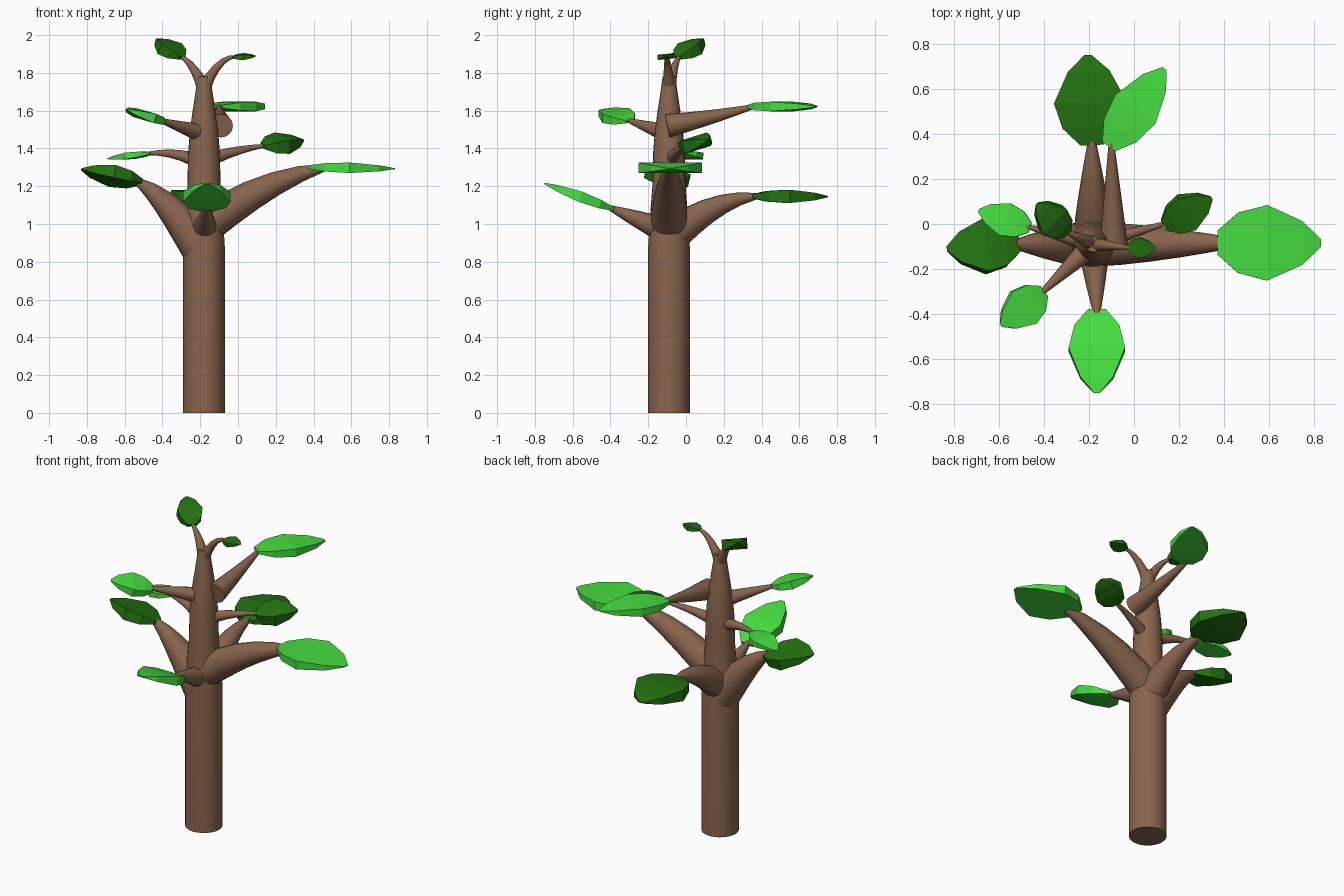
import bpy, bmesh, math
from mathutils import Vector, Matrix

if "Cube" in bpy.data.objects:
    bpy.data.objects.remove(bpy.data.objects["Cube"])


def material(name, rgb):
    m = bpy.data.materials.new(name)
    m.diffuse_color = (*rgb, 1)
    m.use_nodes = True
    m.node_tree.nodes["Principled BSDF"].inputs["Base Color"].default_value = m.diffuse_color
    return m


BARK = material("bark brown", (0.25, 0.13, 0.075))
LIGHT = material("light leaf green", (0.06, 0.72, 0.05))
DARK = material("dark leaf green", (0.016, 0.17, 0.005))


def loft(name, rings, mat, smooth):
    """Skin a list of equal rings of points into a capped tube."""
    bm = bmesh.new()
    loops = [[bm.verts.new(p) for p in ring] for ring in rings]
    n = len(loops[0])
    for a, b in zip(loops, loops[1:]):
        for i in range(n):
            j = (i + 1) % n
            bm.faces.new((a[i], a[j], b[j], b[i]))
    bm.faces.new(loops[0][::-1])
    bm.faces.new(loops[-1])
    bmesh.ops.recalc_face_normals(bm, faces=bm.faces)
    me = bpy.data.meshes.new(name)
    bm.to_mesh(me)
    bm.free()
    me.materials.append(mat)
    ob = bpy.data.objects.new(name, me)
    bpy.context.collection.objects.link(ob)
    if smooth:
        bpy.ops.object.select_all(action='DESELECT')
        ob.select_set(True)
        bpy.context.view_layer.objects.active = ob
        bpy.ops.object.shade_smooth_by_angle(angle=math.radians(40))


def limb(name, pts, radii, sides=16):
    """Tapered round tube along a path."""
    rings = []
    u = None
    for i, p in enumerate(pts):
        t = (pts[min(i + 1, len(pts) - 1)] - pts[max(i - 1, 0)]).normalized()
        u = u or t.orthogonal()
        u = (u - t * u.dot(t)).normalized()
        v = t.cross(u)
        rings.append([p + radii[i] * (u * math.cos(a) + v * math.sin(a))
                      for a in (math.tau * k / sides for k in range(sides))])
    loft(name, rings, BARK, True)


def leaf(name, base, tip, width, thick, mat, roll):
    """Rectangular section swelling then tapering from base to tip."""
    axis = (tip - base).normalized()
    side = Matrix.Rotation(math.radians(roll), 3, axis) @ axis.cross((0, 0, 1)).normalized()
    up = side.cross(axis)
    rings = []
    for t, s in ((0, .32), (.2, .8), (.48, 1), (.82, .58), (1, .1)):
        c = base.lerp(tip, t)
        a, b = side * width * s / 2, up * thick * s / 2
        rings.append([c + a + b, c - a + b, c - a - b, c + a - b])
    loft(name, rings, mat, False)


def bough(name, start, end, radius, tip, width, mat,
          bend=.04, power=1.0, flat=.23, roll=0, tuck=.02):
    """An arched, tapering branch with one leaf at its end."""
    start, end, tip = Vector(start), Vector(end), Vector(tip)
    steps = [k / 5 for k in range(6)]
    path = [start.lerp(end, t) + Vector((0, 0, 4 * bend * t * (1 - t))) for t in steps]
    limb(name + "_branch", path, [radius * (1 - .8 * t ** power) for t in steps])
    base = end - (tip - end).normalized() * tuck
    leaf(name + "_leaf", base, tip, width, width * flat, mat, roll)


# Trunk, tapering above the first fork
trunk = ((0, .11), (.88, .11), (1.05, .10), (1.2, .088), (1.38, .084),
         (1.5, .074), (1.6, .06), (1.7, .045), (1.78, .034))
limb("trunk", [Vector((-.18, -.09, z)) for z, r in trunk], [r for z, r in trunk], 24)

# Four thick boughs at the fork
bough("lower_right", (-.19, -.09, .98), (.46, -.083, 1.3), .10, (.83, -.085, 1.293),
      .335, LIGHT, bend=.045, power=1.5, flat=.165, tuck=.09)
bough("lower_left", (-.19, -.09, .86), (-.53, -.09, 1.225), .105, (-.83, -.11, 1.29),
      .24, DARK, power=1.4, flat=.29, roll=12)
bough("lower_front", (-.18, -.05, .94), (-.165, -.4, 1.085), .075, (-.165, -.75, 1.215),
      .25, LIGHT, bend=0, power=1.3)
bough("lower_back", (-.18, -.06, .95), (-.187, .37, 1.147), .09, (-.205, .75, 1.145),
      .32, DARK, power=1.2, flat=.22)

# Thinner boughs up the trunk
bough("upper_back", (-.09, -.1, 1.52), (-.1, .36, 1.622), .063, (.135, .69, 1.622),
      .22, LIGHT, bend=-.005)
bough("upper_left", (-.16, -.07, 1.47), (-.415, -.31, 1.55), .055, (-.59, -.45, 1.605),
      .18, LIGHT, bend=0, flat=.28, roll=-10)
bough("middle_left", (-.18, -.09, 1.32), (-.48, -.01, 1.373), .045, (-.69, .06, 1.345),
      .15, LIGHT, bend=.022, power=.85)
bough("middle_right", (-.18, -.09, 1.33), (.15, .005, 1.415), .045, (.345, .115, 1.445),
      .165, DARK, bend=.012, power=.75, flat=.45, roll=15)

# Twigs at the crown
bough("top_left", (-.18, -.09, 1.72), (-.31, -.03, 1.89), .038, (-.43, .09, 1.98),
      .15, DARK, bend=.03, power=.75, flat=.43)
bough("top_right", (-.18, -.09, 1.72), (-.01, -.105, 1.885), .036, (.095, -.107, 1.889),
      .09, DARK, bend=.045, power=.7, flat=.31, roll=6)
